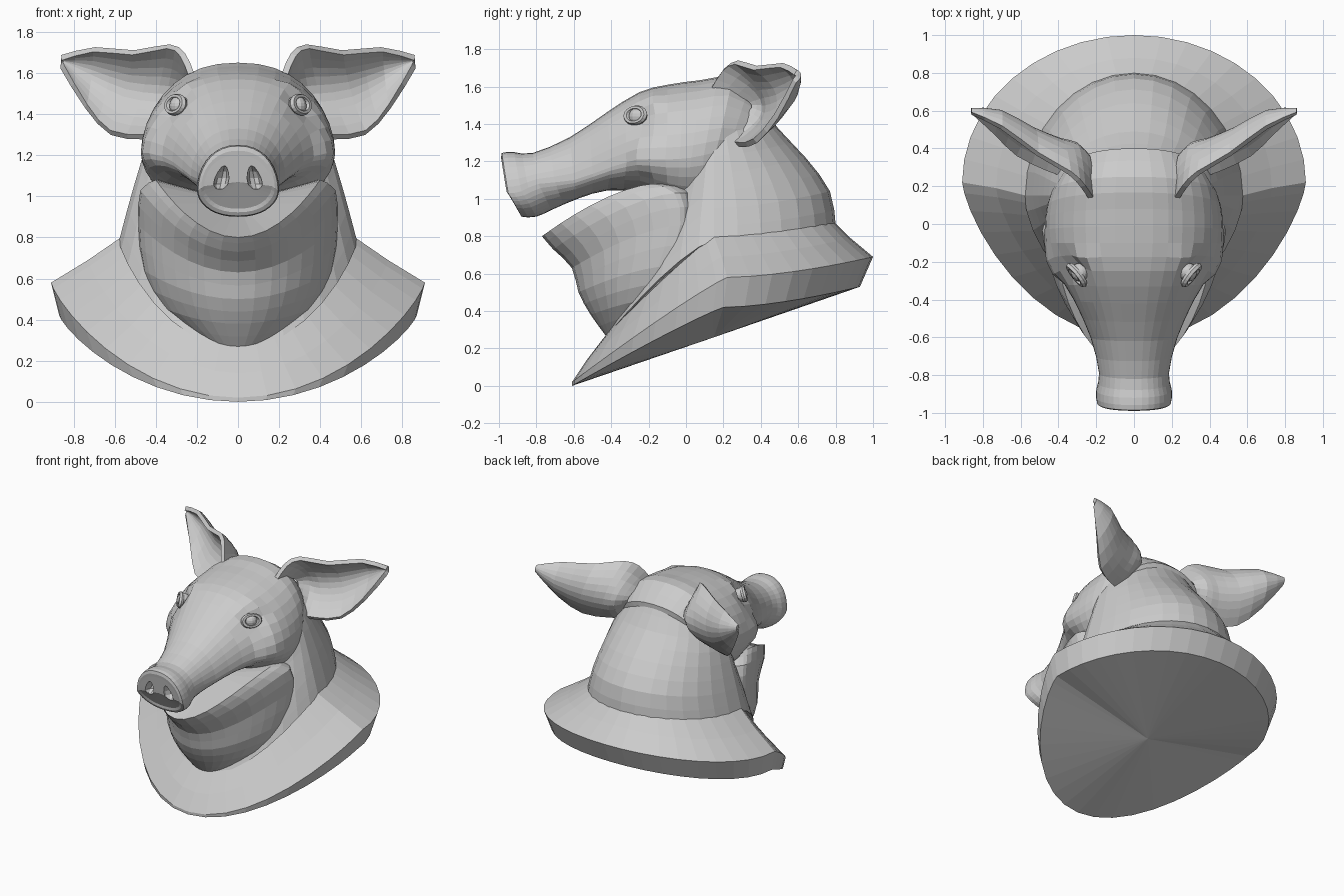
import bpy, bmesh, math
from mathutils import Vector

if "Cube" in bpy.data.objects:
    bpy.data.objects.remove(bpy.data.objects["Cube"])


def make(name, bm):
    bmesh.ops.recalc_face_normals(bm, faces=bm.faces)
    me = bpy.data.meshes.new(name)
    bm.to_mesh(me)
    bm.free()
    ob = bpy.data.objects.new(name, me)
    bpy.context.collection.objects.link(ob)
    return ob


def catmull(pts, steps):
    """Smoothly resample a list of equal-length tuples."""
    out = []
    for i in range(len(pts) - 1):
        a, b, c, d = (pts[max(i - 1, 0)], pts[i], pts[i + 1],
                      pts[min(i + 2, len(pts) - 1)])
        for s in range(steps):
            t = s / steps
            out.append(tuple(
                0.5 * (2 * q + (r - p) * t + (2 * p - 5 * q + 4 * r - u) * t * t
                       + (3 * q - p - 3 * r + u) * t ** 3)
                for p, q, r, u in zip(a, b, c, d)))
    return out + [pts[-1]]


def loft(name, stations, caps, n=32, steps=1, front_pow=1.0, z_pow=1.6,
         x_pow=1.0, pushes=()):
    """Station: front/top (y, z), side (x, y, z), back/bottom (y, z)."""
    bm = bmesh.new()
    rings = []
    for yf, zf, sx, ys, zs, yb, zb in catmull(stations, steps):
        ring = []
        for i in range(n):
            a = 2 * math.pi * i / n
            s, c = math.sin(a), math.cos(a)
            k = abs(c)
            ye, ze, p = (yf, zf, front_pow) if c > 0 else (yb, zb, 1.0)
            v = Vector((math.copysign(sx * abs(s) ** x_pow, s),
                        ys + (ye - ys) * k ** p,
                        zs + (ze - zs) * k ** z_pow))
            for centre, radius, move in pushes:
                side = -1 if v.x < 0 else 1
                d = (Vector((abs(v.x), v.y, v.z)) - Vector(centre)).length / radius
                if d < 1:
                    w = (1 - d * d) ** 2
                    v += Vector((move[0] * side, move[1], move[2])) * w
            ring.append(bm.verts.new(v))
        rings.append(ring)
    for r0, r1 in zip(rings, rings[1:]):
        for i in range(n):
            j = (i + 1) % n
            bm.faces.new((r0[i], r0[j], r1[j], r1[i]))
    for ring, (y, z) in ((rings[0], caps[0]), (rings[-1], caps[1])):
        c = bm.verts.new((0, y, z))
        for i in range(n):
            bm.faces.new((ring[i], ring[(i + 1) % n], c))
    return make(name, bm)


def mirror(ob):
    ob.modifiers.new("mirror", 'MIRROR').use_axis[0] = True


# sloping shoulder base with a bevelled rim
loft("shoulder_base", [
    (-0.61, 0.00, 0.87, 0.20, 0.42, 0.93, 0.53),
    (-0.61, 0.02, 0.91, 0.22, 0.58, 1.00, 0.69),
    (-0.53, 0.14, 0.73, 0.19, 0.69, 0.88, 0.79),
    (-0.43, 0.27, 0.57, 0.15, 0.80, 0.79, 0.88)],
    [(0.15, 0.26), (0.15, 0.7)], n=40, front_pow=1.45)

# neck
loft("neck", [
    (-0.43, 0.26, 0.58, 0.15, 0.78, 0.80, 0.86),
    (-0.35, 0.45, 0.535, 0.15, 0.95, 0.77, 1.04),
    (-0.20, 0.80, 0.48, 0.15, 1.14, 0.64, 1.22),
    (-0.10, 1.20, 0.42, 0.15, 1.32, 0.49, 1.38),
    (0.00, 1.40, 0.33, 0.15, 1.50, 0.38, 1.54)],
    [(0.15, 0.7), (0.15, 1.58)], steps=2, front_pow=1.2)

# skull and snout, running from the nose disc to the back of the head
head = loft("head", [
    (-0.985, 1.20, 0.165, -0.96, 1.05, -0.89, 0.94),
    (-0.985, 1.245, 0.195, -0.95, 1.03, -0.88, 0.905),
    (-0.92, 1.25, 0.200, -0.88, 1.04, -0.80, 0.905),
    (-0.82, 1.245, 0.185, -0.79, 1.08, -0.72, 0.94),
    (-0.62, 1.33, 0.23, -0.60, 1.10, -0.58, 1.00),
    (-0.42, 1.465, 0.32, -0.40, 1.17, -0.42, 1.045),
    (-0.25, 1.57, 0.41, -0.24, 1.21, -0.25, 1.03),
    (-0.10, 1.61, 0.465, -0.10, 1.21, -0.10, 0.95),
    (0.08, 1.635, 0.47, 0.03, 1.22, 0.00, 0.90),
    (0.25, 1.65, 0.44, 0.16, 1.25, 0.15, 0.90),
    (0.40, 1.54, 0.36, 0.28, 1.28, 0.30, 1.00)],
    [(-0.965, 1.07), (0.40, 1.30)], n=36, steps=2, z_pow=1.05, x_pow=0.88,
    pushes=[((0.34, -0.26, 1.45), 0.14, (-0.05, 0.02, 0)),
            ((0.30, -0.20, 1.56), 0.12, (0.02, -0.01, 0.02)),
            ((0.43, -0.20, 1.22), 0.16, (0.025, -0.03, 0)),
            ((0.40, -0.24, 1.06), 0.09, (-0.04, 0.02, 0))])

# nostril hollows
bm = bmesh.new()
for sx in (-1, 1):
    made = bmesh.ops.create_uvsphere(bm, u_segments=10, v_segments=6, radius=1)
    for v in made["verts"]:
        taper = 1 - 0.35 * v.co.z
        v.co = (sx * (0.078 - 0.012 * v.co.z) + v.co.x * 0.036 * taper,
                -0.97 + v.co.y * 0.08, 1.09 + v.co.z * 0.06)
cutter = make("nostril_cutter", bm)
cutter.hide_render = True
cutter.hide_set(True)
cut = head.modifiers.new("nostrils", 'BOOLEAN')
cut.operation = 'DIFFERENCE'
cut.object = cutter

# lower jaw with heavy throat; first ring is the V-shaped lip
loft("jaw", [
    (-0.77, 0.80, 0.40, -0.18, 1.08, 0.05, 1.08),
    (-0.71, 0.73, 0.475, -0.06, 1.03, 0.10, 1.03),
    (-0.61, 0.63, 0.485, -0.03, 0.86, 0.10, 0.86),
    (-0.575, 0.50, 0.46, -0.10, 0.64, 0.05, 0.66),
    (-0.51, 0.38, 0.37, -0.19, 0.46, 0.00, 0.50),
    (-0.43, 0.27, 0.18, -0.33, 0.31, -0.20, 0.36)],
    [(-0.30, 0.97), (-0.32, 0.33)], n=36, steps=2, front_pow=1.3, z_pow=2.0)

# ears: cupped sheets, each station is top edge, back of cup, bottom edge
ear_stations = [
    (0.23, 0.14, 1.60, 0.25, 0.36, 1.50, 0.31, 0.19, 1.40),
    (0.27, 0.20, 1.69, 0.31, 0.42, 1.50, 0.36, 0.25, 1.31),
    (0.34, 0.27, 1.73, 0.39, 0.44, 1.50, 0.46, 0.29, 1.29),
    (0.51, 0.37, 1.70, 0.54, 0.50, 1.52, 0.62, 0.37, 1.31),
    (0.70, 0.51, 1.715, 0.71, 0.59, 1.59, 0.74, 0.48, 1.44),
    (0.86, 0.585, 1.675, 0.86, 0.60, 1.66, 0.855, 0.58, 1.63)]
bm = bmesh.new()
rows = []
for st in catmull(ear_stations, 2):
    a, m, b = Vector(st[:3]), Vector(st[3:6]), Vector(st[6:])
    ctrl = 2 * m - (a + b) / 2
    rows.append([bm.verts.new(a * (1 - t) ** 2 + ctrl * 2 * t * (1 - t) + b * t * t)
                 for t in [i / 10 for i in range(11)]])
for r0, r1 in zip(rows, rows[1:]):
    for i in range(10):
        bm.faces.new((r0[i], r0[i + 1], r1[i + 1], r1[i]))
ear = make("ears", bm)
sol = ear.modifiers.new("thickness", 'SOLIDIFY')
sol.thickness = 0.03
sol.offset = 0
mirror(ear)

# eyeballs and lids
facing = Vector((0.75, -0.6, 0.25)).to_track_quat('Z', 'Y')
eye_at = Vector((0.285, -0.255, 1.44))
bm = bmesh.new()
bmesh.ops.create_uvsphere(bm, u_segments=14, v_segments=10, radius=0.05)
for v in bm.verts:
    v.co += eye_at
mirror(make("eyes", bm))

bm = bmesh.new()
lid = []
for i in range(18):
    a = 2 * math.pi * i / 18
    row = []
    for j in range(6):
        b = 2 * math.pi * j / 6
        r = 1 + 0.3 * math.cos(b)
        p = Vector((0.06 * r * math.cos(a), 0.042 * r * math.sin(a),
                    0.025 + 0.018 * math.sin(b)))
        row.append(bm.verts.new(facing @ p + eye_at))
    lid.append(row)
for i in range(18):
    for j in range(6):
        r0, r1, k = lid[i], lid[(i + 1) % 18], (j + 1) % 6
        bm.faces.new((r0[j], r0[k], r1[k], r1[j]))
mirror(make("eyelids", bm))
